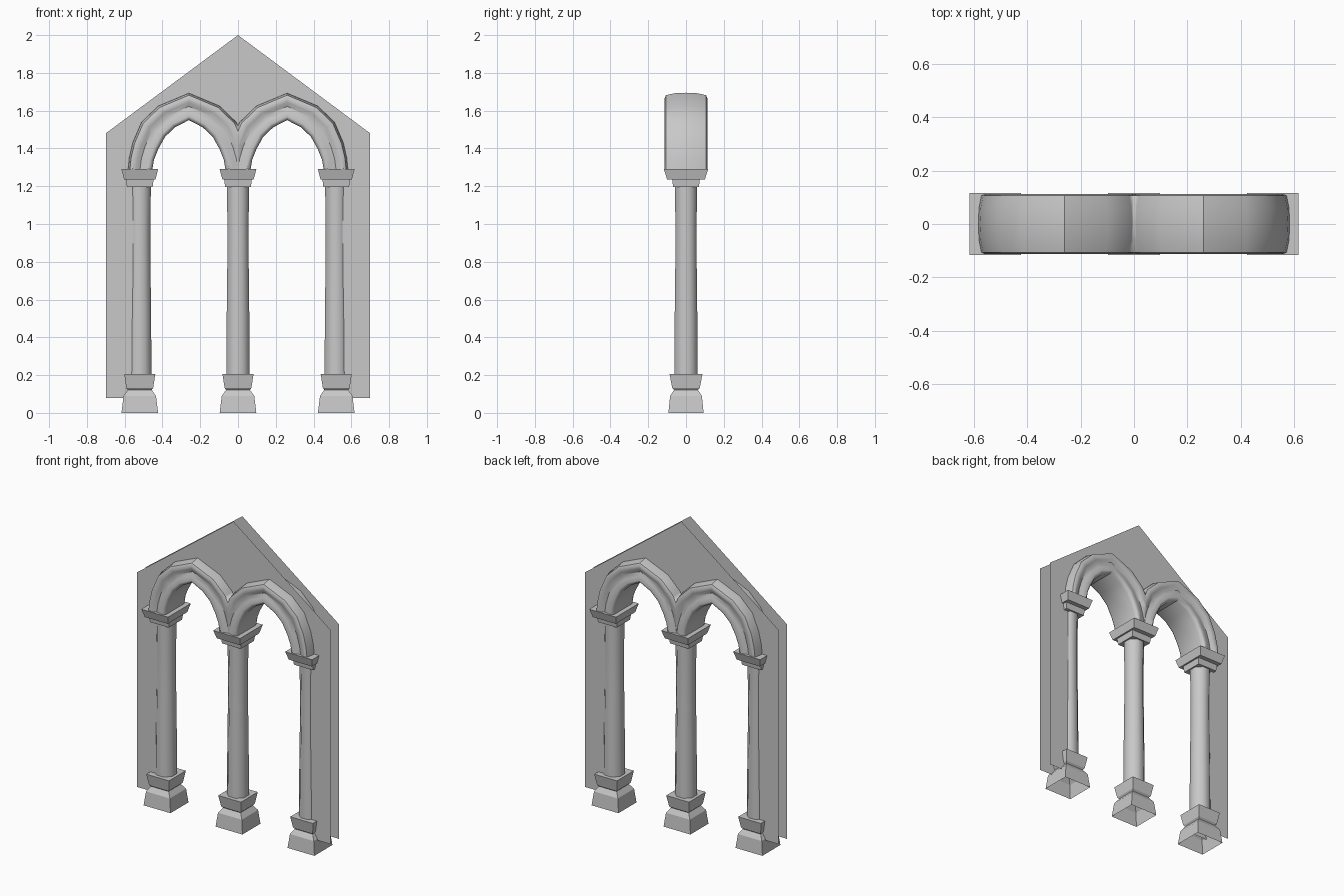
import bpy, bmesh, math

if "Cube" in bpy.data.objects:
    bpy.data.objects.remove(bpy.data.objects["Cube"], do_unlink=True)

stone = bpy.data.materials.new("grey_stone")
stone.use_nodes = True
GREY = (0.58, 0.58, 0.58, 1)
stone.diffuse_color = GREY
bsdf = stone.node_tree.nodes["Principled BSDF"]
bsdf.inputs["Base Color"].default_value = GREY
bsdf.inputs["Roughness"].default_value = 0.8


def finish(name, bm, smooth=None, recalc=True):
    """Turn a bmesh into a named stone object."""
    if recalc:
        bmesh.ops.recalc_face_normals(bm, faces=bm.faces)
    mesh = bpy.data.meshes.new(name)
    bm.to_mesh(mesh)
    bm.free()
    mesh.materials.append(stone)
    obj = bpy.data.objects.new(name, mesh)
    bpy.context.collection.objects.link(obj)
    if smooth:
        bpy.ops.object.select_all(action="DESELECT")
        obj.select_set(True)
        bpy.context.view_layer.objects.active = obj
        bpy.ops.object.shade_smooth_by_angle(angle=math.radians(smooth))
    return obj


def loft(bm, loops, cap_start=True, cap_end=True):
    """Skin a list of closed loops with quads."""
    rings = [[bm.verts.new(p) for p in loop] for loop in loops]
    n = len(rings[0])
    for a, b in zip(rings, rings[1:]):
        for i in range(n):
            j = (i + 1) % n
            bm.faces.new((a[i], a[j], b[j], b[i]))
    if cap_start:
        bm.faces.new(rings[0][::-1])
    if cap_end:
        bm.faces.new(rings[-1])


def square_stack(name, cx, levels, open_base=False):
    """Rectangular moulding from (z, half width, half depth) levels."""
    bm = bmesh.new()
    corners = ((-1, -1), (1, -1), (1, 1), (-1, 1))
    loft(bm, [[(cx + sx * hx, sy * hy, z) for sx, sy in corners]
              for z, hx, hy in levels], cap_start=not open_base)
    return finish(name, bm)


def shaft(name, cx, levels):
    """Eight-sided column shaft from (z, half width) levels."""
    bm = bmesh.new()
    angles = [math.pi / 8 + k * math.pi / 4 for k in range(8)]
    k = 1 / math.cos(math.pi / 8)
    loft(bm, [[(cx + r * k * math.cos(a), r * k * math.sin(a), z) for a in angles]
              for z, r in levels])
    return finish(name, bm, smooth=50)


# Three columns, each with plinth, flared base, shaft and capital
SPAN = 0.52
for side, cx in (("right", -SPAN), ("middle", 0), ("left", SPAN)):
    square_stack(side + "_plinth", cx,
                 [(0, .097, .093), (.09, .086, .084), (.122, .063, .063)], open_base=True)
    square_stack(side + "_base", cx,
                 [(.118, .06, .06), (.132, .071, .073), (.205, .082, .087)])
    shaft(side + "_shaft", cx,
          [(.2, .062), (.5, .06), (.8, .0565), (1.0, .056), (1.21, .059)])
    square_stack(side + "_capital", cx,
                 [(1.195, .068, .068), (1.235, .073, .073),
                  (1.236, .083, .1), (1.29, .097, .117)])

# Pointed arch: outer and inner edges of one half, mirrored about its apex
outer = [(-.585, 1.28), (-.578, 1.35), (-.56, 1.43), (-.513, 1.54), (-.423, 1.627), (-.26, 1.695)]
inner = [(-.455, 1.28), (-.445, 1.34), (-.423, 1.395), (-.386, 1.462), (-.333, 1.512), (-.26, 1.55)]


def both_halves(half):
    return half + [(-SPAN - x, z) for x, z in half[-2::-1]]


# Moulding section: fraction from outer to inner edge, and depth
face = [(0, .0), (.02, .06), (.09, .106), (.2, .113), (.35, .107), (.5, .096),
        (.68, .103), (.85, .111), (.94, .106), (1, .09), (1, 0)]
section = face + [(t, -y) for t, y in face[-2:0:-1]]
arch = bmesh.new()
loft(arch, [[(ox + (ix - ox) * t, y, oz + (iz - oz) * t) for t, y in section]
            for (ox, oz), (ix, iz) in zip(both_halves(outer), both_halves(inner))])
# Trim at the centre so that the two arches meet in a clean valley
bmesh.ops.bisect_plane(arch, geom=arch.verts[:] + arch.edges[:] + arch.faces[:],
                       plane_co=(0, 0, 0), plane_no=(1, 0, 0), clear_outer=True)
arches = finish("twin_arches", arch, smooth=42)
arches.modifiers.new("mirror", "MIRROR").use_clip = True

# Gabled wall: two thin sheets whose openings follow the arches
middle = [((ox + ix) / 2, (oz + iz) / 2)
          for (ox, oz), (ix, iz) in zip(both_halves(outer), both_halves(inner))]
left_side = [(-.7, 1.48), (-.7, .08), (-SPAN, .08)] + middle[:-1]
outline = [(0, 2)] + left_side + [(0, 1.28)] + [(-x, z) for x, z in left_side[::-1]]
for name, y in (("front_wall", -.045), ("back_wall", .045)):
    bm = bmesh.new()
    sheet = bm.faces.new([bm.verts.new((x, y, z)) for x, z in outline])
    sheet.normal_update()
    if sheet.normal.y * y < 0:
        sheet.normal_flip()
    bmesh.ops.triangulate(bm, faces=[sheet])
    finish(name, bm, recalc=False)
